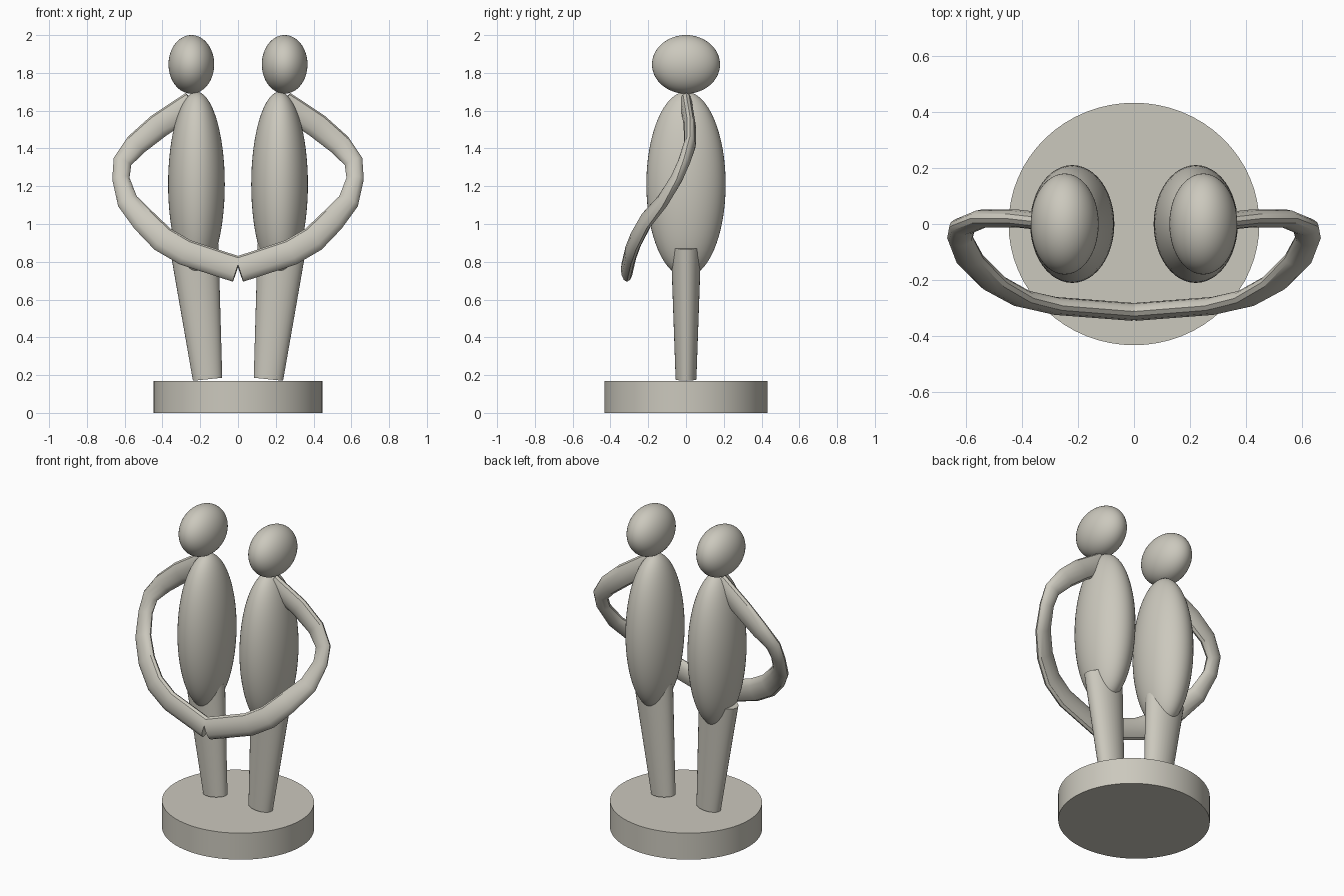
import bpy
from math import cos, sin, tau, radians
from mathutils import Vector

if "Cube" in bpy.data.objects:
    bpy.data.objects.remove(bpy.data.objects["Cube"])

# One stone colour for everything
stone = bpy.data.materials.new("warm grey stone")
stone.use_nodes = True
COLOUR = (0.60, 0.58, 0.51, 1)
stone.diffuse_color = COLOUR
stone.node_tree.nodes["Principled BSDF"].inputs["Base Color"].default_value = COLOUR


def finish(obj, name, angle=35):
    obj.name = obj.data.name = name
    obj.data.materials.append(stone)
    bpy.ops.object.select_all(action="DESELECT")
    obj.select_set(True)
    bpy.context.view_layer.objects.active = obj
    bpy.ops.object.shade_smooth_by_angle(angle=radians(angle))


def ellipsoid(name, centre, radii):
    bpy.ops.mesh.primitive_uv_sphere_add(segments=48, ring_count=32, location=centre)
    obj = bpy.context.object
    obj.scale = radii
    bpy.ops.object.transform_apply(location=False, rotation=False, scale=True)
    finish(obj, name)


def tube(name, path, widths, depths, sides):
    """Loft elliptical sections along a path, wide across and thin front to back."""
    pts = [Vector(p) for p in path]
    last = len(pts) - 1
    verts, faces = [], []
    for i, p in enumerate(pts):
        along = Vector()
        if i > 0:
            along += (p - pts[i - 1]).normalized()
        if i < last:
            along += (pts[i + 1] - p).normalized()
        along.normalize()
        thin = Vector((0, 1, 0))
        thin = (thin - along * thin.dot(along)).normalized()
        wide = thin.cross(along)
        for k in range(sides):
            a = tau * k / sides
            verts.append(p + wide * (widths[i] * cos(a)) + thin * (depths[i] * sin(a)))
    for i in range(last):
        for k in range(sides):
            n = (k + 1) % sides
            a, b = i * sides, (i + 1) * sides
            faces.append((a + k, b + k, b + n, a + n))
    faces.append(tuple(range(sides)))
    faces.append(tuple(reversed(range(last * sides, (last + 1) * sides))))
    mesh = bpy.data.meshes.new(name)
    mesh.from_pydata(verts, [], faces)
    mesh.update()
    obj = bpy.data.objects.new(name, mesh)
    bpy.context.collection.objects.link(obj)
    bpy.context.view_layer.objects.active = obj
    obj.select_set(True)
    # Make all normals face outwards
    bpy.ops.object.mode_set(mode="EDIT")
    bpy.ops.mesh.select_all(action="SELECT")
    bpy.ops.mesh.normals_make_consistent(inside=False)
    bpy.ops.object.mode_set(mode="OBJECT")
    finish(obj, name)


# Round base
bpy.ops.mesh.primitive_cylinder_add(vertices=64, radius=1, depth=0.17, location=(0, 0, 0.085))
base = bpy.context.object
base.scale = (0.447, 0.432, 1)
bpy.ops.object.transform_apply(location=False, rotation=False, scale=True)
finish(base, "base")

# Arm centre line from shoulder round the elbow to the hand
ARM = [(0.24, 0.0, 1.64), (0.42, 0.02, 1.52), (0.54, 0.02, 1.42),
       (0.612, -0.01, 1.33), (0.62, -0.05, 1.24), (0.585, -0.125, 1.12),
       (0.50, -0.21, 1.02), (0.40, -0.265, 0.92), (0.28, -0.292, 0.85),
       (0.006, -0.313, 0.76)]
ARM_WIDTH = [0.065, 0.066, 0.06, 0.05, 0.046, 0.056, 0.066, 0.07, 0.07, 0.069]

for side, s in (("left", 1), ("right", -1)):
    ellipsoid(side + "_head", (s * 0.247, 0, 1.845), (0.121, 0.18, 0.155))
    ellipsoid(side + "_body", (s * 0.22, 0, 1.21), (0.15, 0.21, 0.49))
    tube(side + "_leg", [(s * 0.161, 0, 0.178), (s * 0.232, 0, 0.88)],
         [0.078, 0.129], [0.055, 0.08], 32)
    tube(side + "_arm", [(s * x, y, z) for x, y, z in ARM],
         ARM_WIDTH, [0.032] * len(ARM), 12)
